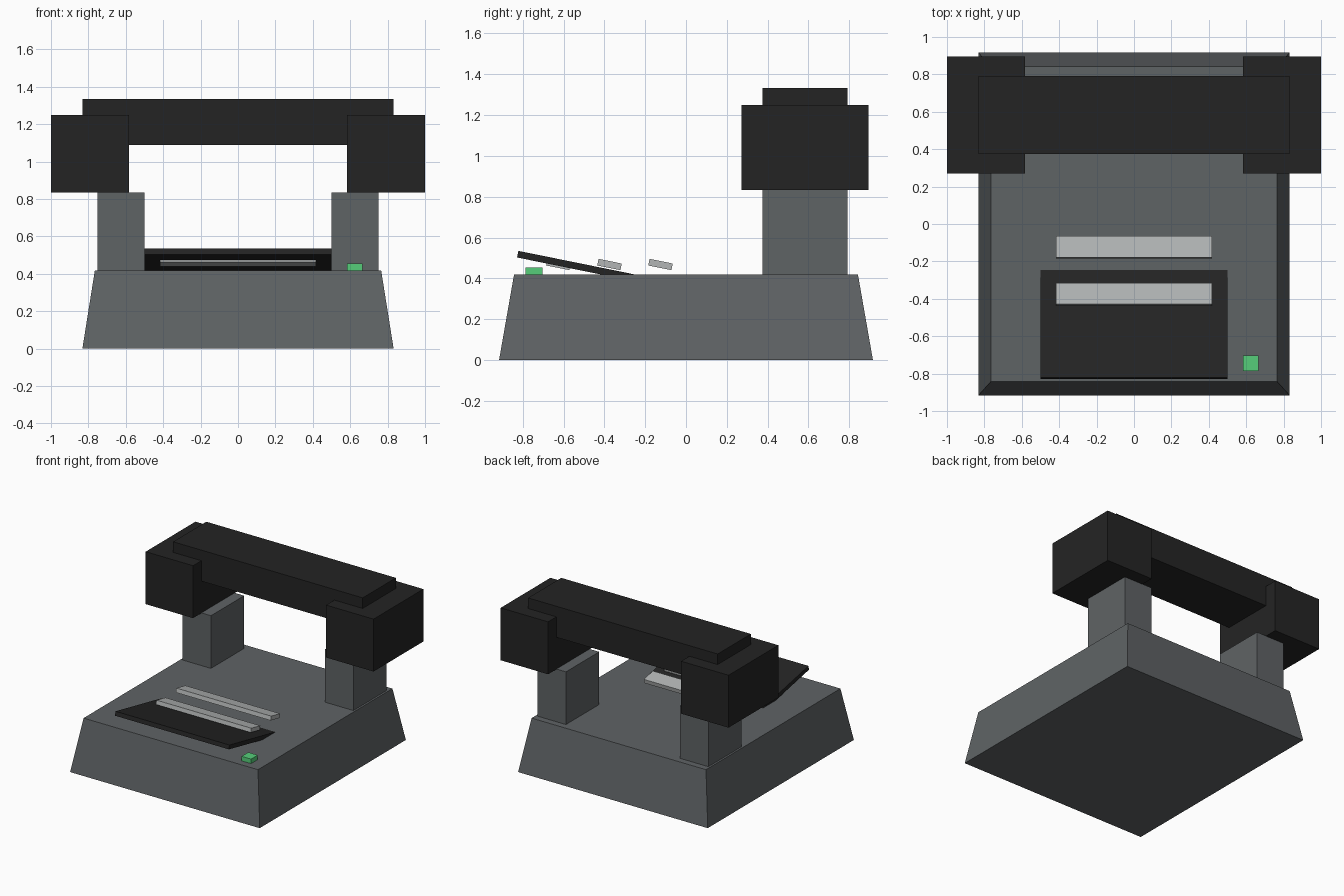
import bpy, bmesh
from mathutils import Matrix

if "Cube" in bpy.data.objects:
    bpy.data.objects.remove(bpy.data.objects["Cube"])


def lin(r, g, b):
    f = lambda c: c / 12.92 if c <= 0.04045 else ((c + 0.055) / 1.055) ** 2.4
    return (f(r / 255), f(g / 255), f(b / 255), 1)


def material(name, rgb):
    m = bpy.data.materials.new(name)
    m.diffuse_color = lin(*rgb)
    m.use_nodes = True
    m.node_tree.nodes["Principled BSDF"].inputs["Base Color"].default_value = m.diffuse_color
    return m


grey = material("slate grey", (95, 99, 101))
black = material("soft black", (36, 36, 36))
silver = material("key silver", (178, 181, 181))
green = material("indicator green", (86, 206, 122))


def box(name, centre, size, mat, tilt=0, taper=(1, 1)):
    """Box with optional tilt about x and narrowed top."""
    bm = bmesh.new()
    bmesh.ops.create_cube(bm, size=1)
    for v in bm.verts:
        if v.co.z > 0:
            v.co.x *= taper[0]
            v.co.y *= taper[1]
    bm.transform(Matrix.Diagonal((*size, 1)))
    me = bpy.data.meshes.new(name)
    bm.to_mesh(me)
    bm.free()
    me.materials.append(mat)
    ob = bpy.data.objects.new(name, me)
    ob.location = centre
    ob.rotation_euler.x = tilt
    bpy.context.collection.objects.link(ob)
    return ob


TILT = -0.2

# tapered base
box("base", (0, 0, 0.209), (1.664, 1.832, 0.418), grey, taper=(0.92, 0.92))

# side columns with heavy blocks on top
for side, s in (("left", -1), ("right", 1)):
    box(side + "_column", (s * 0.625, 0.583, 0.626), (0.25, 0.416, 0.42), grey)
    box(side + "_block", (s * 0.792, 0.583, 1.042), (0.416, 0.624, 0.416), black)

# crossbar
box("crossbar", (0, 0.583, 1.211), (1.664, 0.416, 0.246), black)

# sloping panel, its back half sunk into the base
box("key_panel", (0, -0.417, 0.436), (1.0, 0.832, 0.033), black, TILT)

# three rows of keys
for i in range(3):
    box(f"key_row_{i + 1}", (0, -0.625 + 0.25 * i, 0.468), (0.832, 0.116, 0.033), silver, TILT)

# indicator light
box("indicator_light", (0.624, -0.745, 0.434), (0.083, 0.083, 0.04), green)
